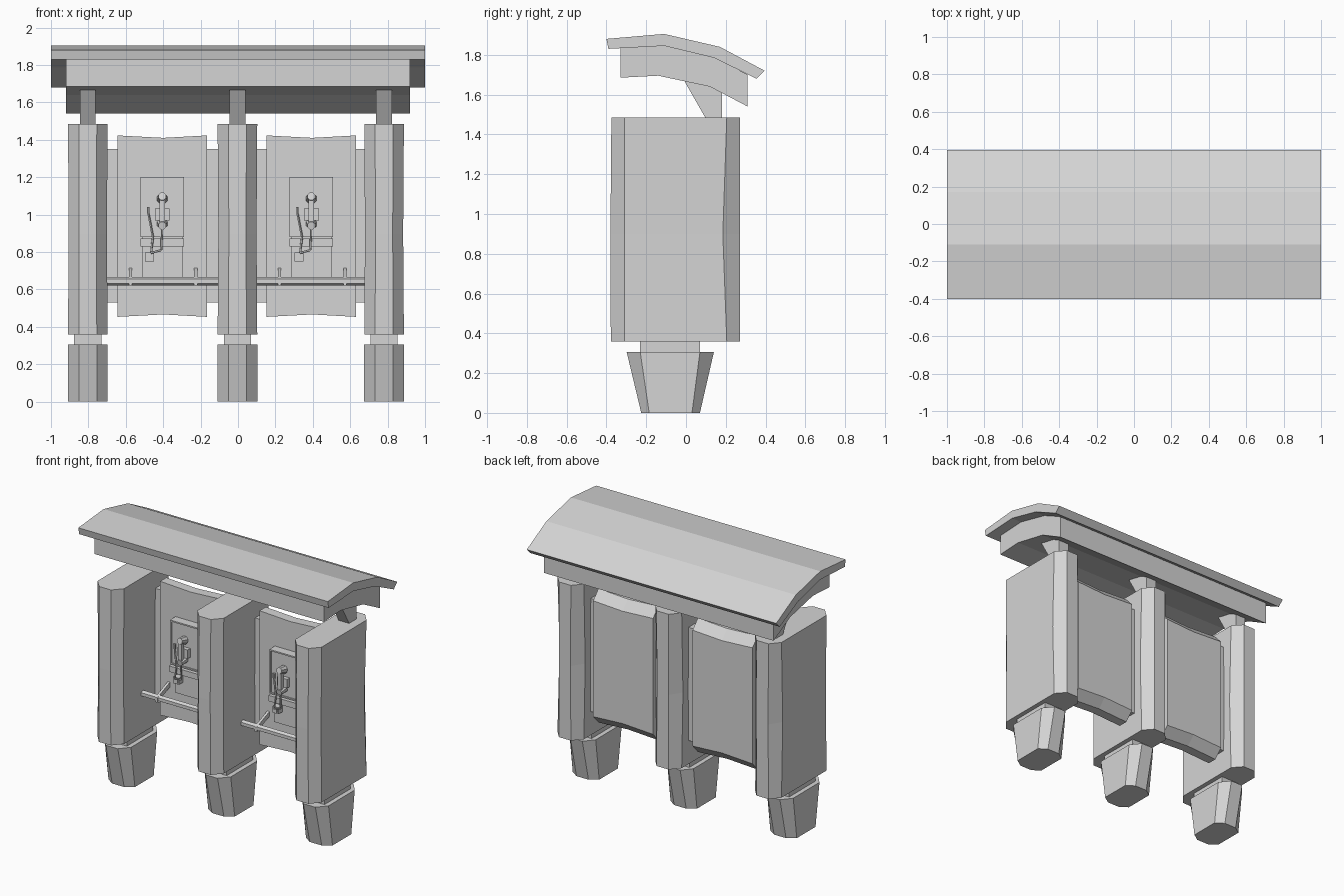
import bpy, bmesh, math
from mathutils import Vector

if "Cube" in bpy.data.objects:
    bpy.data.objects.remove(bpy.data.objects["Cube"])

grey = bpy.data.materials.new("light_grey")
grey.diffuse_color = (0.66, 0.66, 0.66, 1)
grey.use_nodes = True
grey.node_tree.nodes["Principled BSDF"].inputs["Base Color"].default_value = grey.diffuse_color


def finish(name, bm):
    bmesh.ops.recalc_face_normals(bm, faces=bm.faces)
    mesh = bpy.data.meshes.new(name)
    bm.to_mesh(mesh)
    bm.free()
    mesh.materials.append(grey)
    ob = bpy.data.objects.new(name, mesh)
    bpy.context.collection.objects.link(ob)
    return ob


def loft(name, rings):
    """Skin a stack of equal-length closed rings and cap both ends."""
    bm = bmesh.new()
    loops = [[bm.verts.new(p) for p in r] for r in rings]
    n = len(loops[0])
    for a, b in zip(loops, loops[1:]):
        for i in range(n):
            bm.faces.new((a[i], a[(i + 1) % n], b[(i + 1) % n], b[i]))
    bm.faces.new(loops[0])
    bm.faces.new(loops[-1])
    return finish(name, bm)


def box(name, x0, x1, y0, y1, z0, z1):
    return loft(name, [[(x0, y0, z), (x1, y0, z), (x1, y1, z), (x0, y1, z)] for z in (z0, z1)])


def extrude_x(name, profile, xs):
    return loft(name, [[(x, y, z) for y, z in profile] for x in xs])


def rod(name, a, b, r, sides=6, r2=None):
    a, b = Vector(a), Vector(b)
    q = (b - a).to_track_quat('Z', 'Y')
    def ring(c, rad):
        return [c + q @ Vector((rad * math.cos(t), rad * math.sin(t), 0))
                for t in (2 * math.pi * (i + 0.5) / sides for i in range(sides))]
    return loft(name, [ring(a, r), ring(b, r2 or r)])


def octagon(cx, z, hx, fx, y0, y1, s0, s1):
    """Chamfered section: half width hx, flat half width fx, sides from s0 to s1."""
    return [(cx - fx, y0, z), (cx + fx, y0, z), (cx + hx, s0, z), (cx + hx, s1, z),
            (cx + fx, y1, z), (cx - fx, y1, z), (cx - hx, s1, z), (cx - hx, s0, z)]


# Bent roof slab and the thicker underside below it
extrude_x("roof_slab", [(-0.4, 1.88), (-0.11, 1.905), (0.17, 1.84), (0.395, 1.72),
                        (0.355, 1.68), (0.14, 1.785), (-0.11, 1.845), (-0.39, 1.83)], (-1, 1))
extrude_x("roof_underside", [(-0.33, 1.835), (-0.11, 1.85), (0.14, 1.79), (0.31, 1.70),
                             (0.31, 1.54), (0.12, 1.64), (-0.14, 1.695), (-0.33, 1.685)],
          (-0.92, 0.92))

# Three pillars, each with foot, neck and roof bracket
for cx in (-0.803, -0.003, 0.781):
    loft("pillar_foot", [octagon(cx, 0, 0.106, 0.048, -0.225, 0.07, -0.185, 0.03),
                         octagon(cx, 0.305, 0.106, 0.048, -0.298, 0.14, -0.23, 0.07)])
    box("pillar_neck", cx - 0.073, cx + 0.073, -0.23, 0.07, 0.30, 0.37)
    loft("pillar", [octagon(cx, 0.36, 0.106, 0.048, -0.378, 0.272, -0.31, 0.205),
                    octagon(cx, 0.90, 0.102, 0.046, -0.38, 0.272, -0.31, 0.185),
                    octagon(cx, 1.485, 0.106, 0.048, -0.375, 0.272, -0.31, 0.205)])
    extrude_x("roof_bracket", [(-0.015, 1.68), (0.18, 1.63), (0.18, 1.47), (0.105, 1.47)],
              (cx - 0.042, cx + 0.042))

# Two bays, each with back panel, telephone and rail
for dx in (0, 0.797):
    # Back panel with bevelled rear edges and a slightly sagging top and bottom
    rings = []
    for x, sag in ((-0.645, 0), (-0.40, 0.013), (-0.165, 0)):
        x, t, b = x + dx, 1.423 - sag, 0.453 + sag
        rings.append([(x, 0.03, b), (x, 0.03, t), (x, 0.10, t),
                      (x, 0.16, t - 0.065), (x, 0.16, b + 0.065), (x, 0.10, b)])
    loft("back_panel", rings)
    box("panel_side_strips", -0.72 + dx, -0.09 + dx, 0.05, 0.125, 0.53, 1.35)

    # Telephone housing: raised rim, face, ledge and lower plate
    x0, x1 = -0.522 + dx, -0.29 + dx
    box("phone_housing", x0, x1, -0.025, 0.04, 0.88, 1.20)
    for z in (0.88, 1.19):
        box("housing_rim", x0, x1, -0.033, -0.02, z, z + 0.01)
    for x in (x0, x1 - 0.01):
        box("housing_rim", x, x + 0.01, -0.033, -0.02, 0.88, 1.20)
    box("phone_ledge", x0, x1, -0.045, 0.04, 0.83, 0.872)
    box("lower_plate", x0 + 0.008, x1 - 0.008, 0.01, 0.04, 0.66, 0.885)

    # Handset on its cradle
    hx = -0.405 + dx
    box("cradle", hx - 0.04, hx + 0.04, -0.055, -0.02, 0.968, 1.032)
    box("handset_grip", hx - 0.015, hx + 0.015, -0.088, -0.062, 0.94, 1.10)
    rod("earpiece", (hx, -0.09, 1.098), (hx, -0.035, 1.085), 0.022, 8, 0.03)
    rod("mouthpiece", (hx, -0.09, 0.94), (hx, -0.035, 0.95), 0.022, 8, 0.03)

    # Cord, hook and coin return
    cord = [(hx, -0.075, 0.93), (hx - 0.005, -0.065, 0.81), (hx - 0.06, -0.06, 0.795),
            (hx - 0.05, -0.055, 0.88), (hx - 0.075, -0.04, 1.01)]
    for a, b in zip(cord, cord[1:]):
        rod("cord", a, b, 0.006, 5)
    rod("cord_socket", (hx - 0.075, -0.04, 1.005), (hx - 0.075, -0.04, 1.04), 0.009)
    rx = hx - 0.067
    box("coin_return", rx - 0.024, rx + 0.024, -0.035, 0.02, 0.75, 0.797)
    box("coin_return_flap", rx - 0.015, rx + 0.015, -0.042, -0.03, 0.759, 0.788)

    # Front rail held by two inclined arms
    rod("rail", (-0.70 + dx, -0.09, 0.643), (-0.105 + dx, -0.09, 0.643), 0.023, 6)
    for x in (-0.575, -0.225):
        x += dx
        extrude_x("rail_arm", [(-0.115, 0.62), (-0.115, 0.655), (0.035, 0.715), (0.035, 0.68)],
                  (x - 0.009, x + 0.009))
